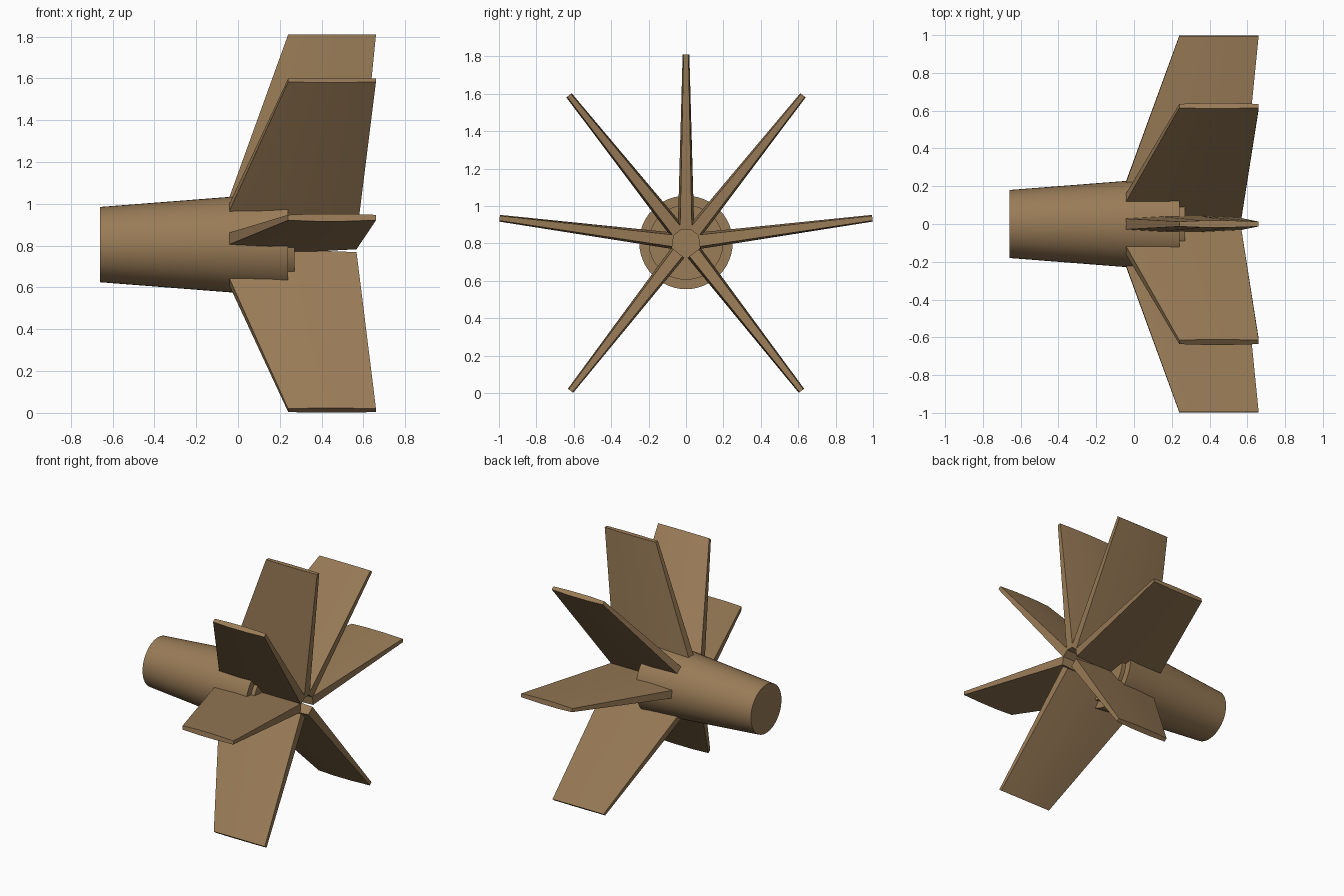
import bpy, bmesh
from math import radians, sin, cos, tau
from mathutils import Matrix, Vector

cube = bpy.data.objects.get("Cube")
if cube:
    bpy.data.objects.remove(cube, do_unlink=True)

AXIS_Z = 0.805

bronze = bpy.data.materials.new("bronze_tan")
bronze.use_nodes = True
color = (0.32, 0.2, 0.095, 1)
bronze.diffuse_color = color
bronze.node_tree.nodes["Principled BSDF"].inputs["Base Color"].default_value = color


def finish(name, bm, angle):
    """Turn a bmesh into a coloured, smooth-shaded object on the main axis."""
    bmesh.ops.recalc_face_normals(bm, faces=bm.faces)
    mesh = bpy.data.meshes.new(name)
    bm.to_mesh(mesh)
    bm.free()
    mesh.materials.append(bronze)
    obj = bpy.data.objects.new(name, mesh)
    bpy.context.collection.objects.link(obj)
    obj.location.z = AXIS_Z
    bpy.ops.object.select_all(action='DESELECT')
    obj.select_set(True)
    bpy.context.view_layer.objects.active = obj
    bpy.ops.object.shade_smooth_by_angle(angle=radians(angle))
    return obj


def loft(bm, rings):
    """Skin closed rings of points and cap both ends."""
    loops = [[bm.verts.new(p) for p in ring] for ring in rings]
    n = len(loops[0])
    for a, b in zip(loops, loops[1:]):
        for i in range(n):
            j = (i + 1) % n
            bm.faces.new((a[i], a[j], b[j], b[i]))
    bm.faces.new(loops[0])
    bm.faces.new(loops[-1])


# Tapered body with a stepped tail, lathed around x
profile = [(-0.66, 0.18), (0.24, 0.25), (0.24, 0.20), (0.27, 0.20)]
SIDES = 48
bm = bmesh.new()
loft(bm, [[(x, r * cos(tau * i / SIDES), r * sin(tau * i / SIDES))
           for i in range(SIDES)] for x, r in profile])
finish("body", bm, 30)


def fin_section(radius, lead, trail, half):
    """Chordwise section, thickest in the middle, with blunt edges."""
    stations = [(0, 0.72), (0.3, 1), (0.65, 1), (1, 0.72)]
    upper = [(lead + (trail - lead) * t, half * k, radius) for t, k in stations]
    lower = [(x, -y, z) for x, y, z in reversed(upper)]
    return upper + lower


# Swept fins, fanned around the tail
fin_angles = {"top": [0], "upper": [38.5, -38.5],
              "side": [82.6, -82.6], "lower": [142.1, -142.1]}
for place, angles in fin_angles.items():
    for a in angles:
        bm = bmesh.new()
        loft(bm, [fin_section(0.07, -0.098, 0.567, 0.044),
                  fin_section(1.005, 0.24, 0.66, 0.018)])
        # positive angles lean towards +y
        bmesh.ops.rotate(bm, verts=bm.verts, cent=Vector(),
                         matrix=Matrix.Rotation(radians(-a), 3, 'X'))
        side = "" if a == 0 else ("_back" if a > 0 else "_front")
        finish(f"{place}_fin{side}", bm, 40)
